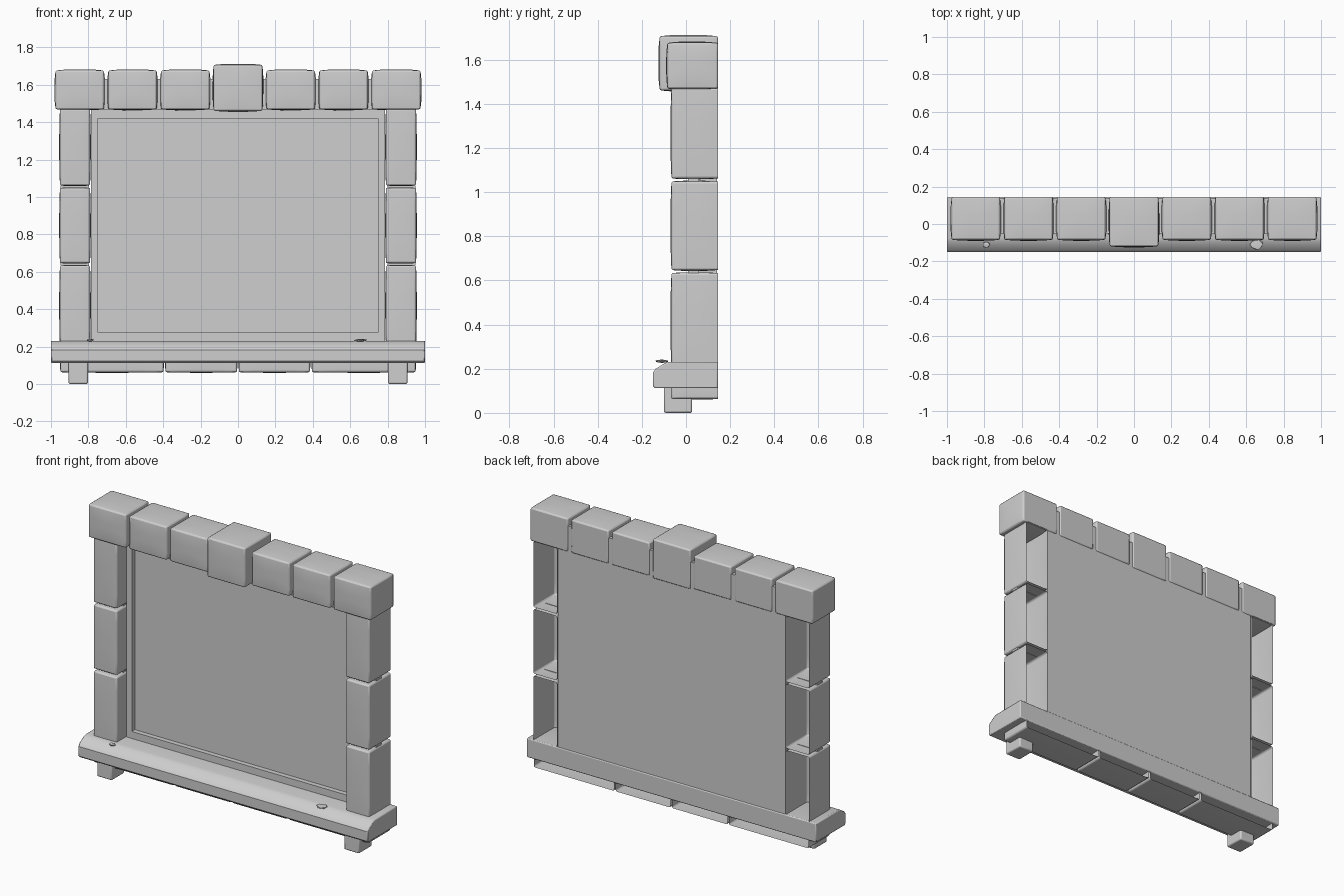
import bpy, bmesh, math, random

if "Cube" in bpy.data.objects:
    bpy.data.objects.remove(bpy.data.objects["Cube"])

random.seed(4)
stone = bpy.data.materials.new("stone grey")
stone.diffuse_color = (0.62, 0.62, 0.62, 1)
stone.use_nodes = True
stone.node_tree.nodes["Principled BSDF"].inputs["Base Color"].default_value = stone.diffuse_color


def finish(bm, name, bevel=0.0, angle=35):
    bmesh.ops.recalc_face_normals(bm, faces=bm.faces[:])
    me = bpy.data.meshes.new(name)
    bm.to_mesh(me)
    bm.free()
    me.materials.append(stone)
    ob = bpy.data.objects.new(name, me)
    bpy.context.collection.objects.link(ob)
    if bevel:
        m = ob.modifiers.new("bevel", 'BEVEL')
        m.width, m.segments, m.limit_method = bevel, 2, 'ANGLE'
        m.angle_limit = math.radians(50)
    bpy.ops.object.select_all(action='DESELECT')
    ob.select_set(True)
    bpy.context.view_layer.objects.active = ob
    bpy.ops.object.shade_smooth_by_angle(angle=math.radians(angle))
    return ob


def block(name, x, y, z, pillow=0.0, open_back=False, bevel=0.008):
    """Box from (min, max) ranges; pillow pulls the face rims in, open_back drops the +y face."""
    rng = (x, y, z)
    bm = bmesh.new()
    bmesh.ops.create_cube(bm, size=2)
    if pillow:
        bmesh.ops.subdivide_edges(bm, edges=bm.edges[:], cuts=4, use_grid_fill=True)
    if open_back:
        back = [f for f in bm.faces if f.calc_center_median().y > 0.999]
        bmesh.ops.delete(bm, geom=back, context='FACES')
    for v in bm.verts:
        u = v.co.copy()
        for i in range(3):
            lo, hi = rng[i]
            c = (lo + hi) / 2 + u[i] * (hi - lo) / 2
            if pillow and abs(u[i]) > 0.999 and not (i == 1 and u[i] > 0):
                rim = max(abs(u[j]) for j in range(3) if j != i)
                c -= math.copysign(pillow * rim ** 3, u[i])
            v.co[i] = c
    return finish(bm, name, bevel)


# Lintel: seven stones, the middle keystone larger
for i in range(-3, 4):
    cx = i * 0.282
    if i == 0:
        block("keystone", (-0.136, 0.136), (-0.125, 0.145), (1.455, 1.712), 0.006)
    else:
        block("lintel_stone", (cx - 0.135, cx + 0.135), (-0.09, 0.145), (1.463, 1.682), 0.006)
block("lintel_core", (-0.95, 0.95), (-0.05, 0.14), (1.468, 1.63), bevel=0)

# Jambs: three hollow stones a side, with mortar in the joints
for s in (-1, 1):
    xr = sorted((s * 0.787, s * 0.956))
    for lo, hi in ((0.2, 0.637), (0.643, 1.052), (1.058, 1.475)):
        block("jamb_stone", xr, (-0.07, 0.145), (lo, hi), 0.004, True)
    for z in (0.64, 1.055):
        block("jamb_mortar", sorted((s * 0.80, s * 0.95)), (0.01, 0.06), (z - 0.006, z + 0.006), bevel=0)

# Hollow course of four stones under the sill
for i in range(4):
    x0 = -0.952 + i * 0.476
    if i in (1, 2):
        x0, x1 = (-0.39, -0.003) if i == 1 else (0.003, 0.387)
    else:
        x0, x1 = (-0.952, -0.396) if i == 0 else (0.393, 0.952)
    block("base_stone", (x0, x1), (-0.07, 0.145), (0.06, 0.2), 0.003, True)

# Sill: chamfered profile extruded along x
profile = [(-0.15, 0.122), (-0.15, 0.182), (-0.137, 0.2), (-0.095, 0.226), (-0.075, 0.231),
           (0.145, 0.231), (0.145, 0.112), (-0.14, 0.112)]
bm = bmesh.new()
f = bm.faces.new([bm.verts.new((-1, y, z)) for y, z in profile])
ext = bmesh.ops.extrude_face_region(bm, geom=[f])["geom"]
for v in ext:
    if isinstance(v, bmesh.types.BMVert):
        v.co.x = 1
finish(bm, "sill", 0.006)

# Feet
for s in (-1, 1):
    block("foot", sorted((s * 0.802, s * 0.906)), (-0.10, 0.028), (0, 0.14))

# Panel with a recessed field inside a narrow frame
bm = bmesh.new()
bmesh.ops.create_cube(bm, size=1)
for v in bm.verts:
    v.co = (v.co.x * 1.57, 0.0815 + v.co.y * 0.117, 0.845 + v.co.z * 1.25)
front = [f for f in bm.faces if f.calc_center_median().y < 0.03]
bmesh.ops.inset_region(bm, faces=front, thickness=0.05)
inner = bmesh.ops.extrude_face_region(bm, geom=front)["geom"]
bmesh.ops.delete(bm, geom=front, context='FACES')
for v in inner:
    if isinstance(v, bmesh.types.BMVert):
        v.co.y += 0.03
        v.co.z = 1.42 if v.co.z > 0.8 else 0.275
for v in bm.verts:  # line the frame opening up with the field
    if v.co.y < 0.03 and abs(v.co.x) < 0.75:
        v.co.z = 1.42 if v.co.z > 0.8 else 0.275
finish(bm, "panel")

# Flat pebbles lying on the sill
for x, r in ((-0.79, 0.022), (0.655, 0.038)):
    bm = bmesh.new()
    bmesh.ops.create_icosphere(bm, subdivisions=1, radius=1)
    for v in bm.verts:
        k = random.uniform(0.85, 1.1)
        v.co = (x + v.co.x * r * k, -0.11 + v.co.y * r * 0.85 * k, 0.234 + v.co.z * 0.008)
    finish(bm, "pebble", angle=20)
